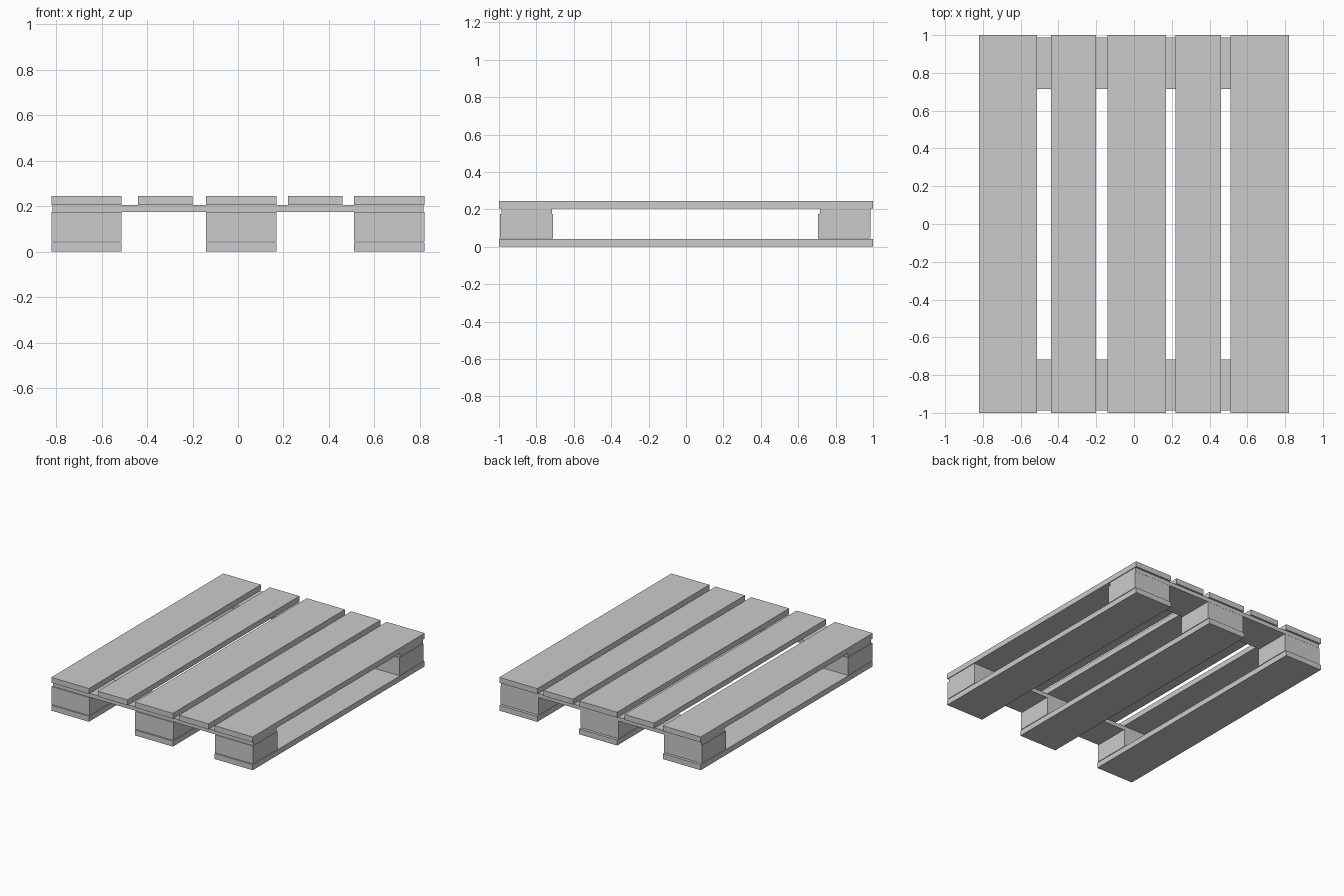
import bpy

if "Cube" in bpy.data.objects:
    bpy.data.objects.remove(bpy.data.objects["Cube"])


def box(name, x, y, z):
    """Box from (min, max) ranges on each axis."""
    bpy.ops.mesh.primitive_cube_add(
        size=1, location=[(r[0] + r[1]) / 2 for r in (x, y, z)])
    ob = bpy.context.object
    ob.name = name
    ob.scale = [r[1] - r[0] for r in (x, y, z)]
    bpy.ops.object.transform_apply(location=False, rotation=False, scale=True)
    return ob


wide = {"left": (-0.82, -0.513), "middle": (-0.14, 0.17), "right": (0.51, 0.82)}
narrow = {"left": (-0.44, -0.20), "right": (0.22, 0.46)}
length = (-1.0, 1.0)
block_ends = {"front": (-0.995, -0.711), "back": (0.706, 0.986)}
cross_ends = {"front": (-0.987, -0.717), "back": (0.716, 0.987)}

for side, x in wide.items():
    # Wide deck board, matching bottom runner and the two blocks between them
    box(f"{side}_wide_deck_board", x, length, (0.205, 0.245))
    box(f"{side}_bottom_runner", x, length, (0.0, 0.04))
    for end, y in block_ends.items():
        box(f"{end}_{side}_block", x, y, (0.044, 0.175))

# Narrow deck boards
for side, x in narrow.items():
    box(f"{side}_narrow_deck_board", x, length, (0.205, 0.245))

# Cross boards under the deck
for end, y in cross_ends.items():
    box(f"{end}_cross_board", (-0.816, 0.816), y, (0.175, 0.204))
